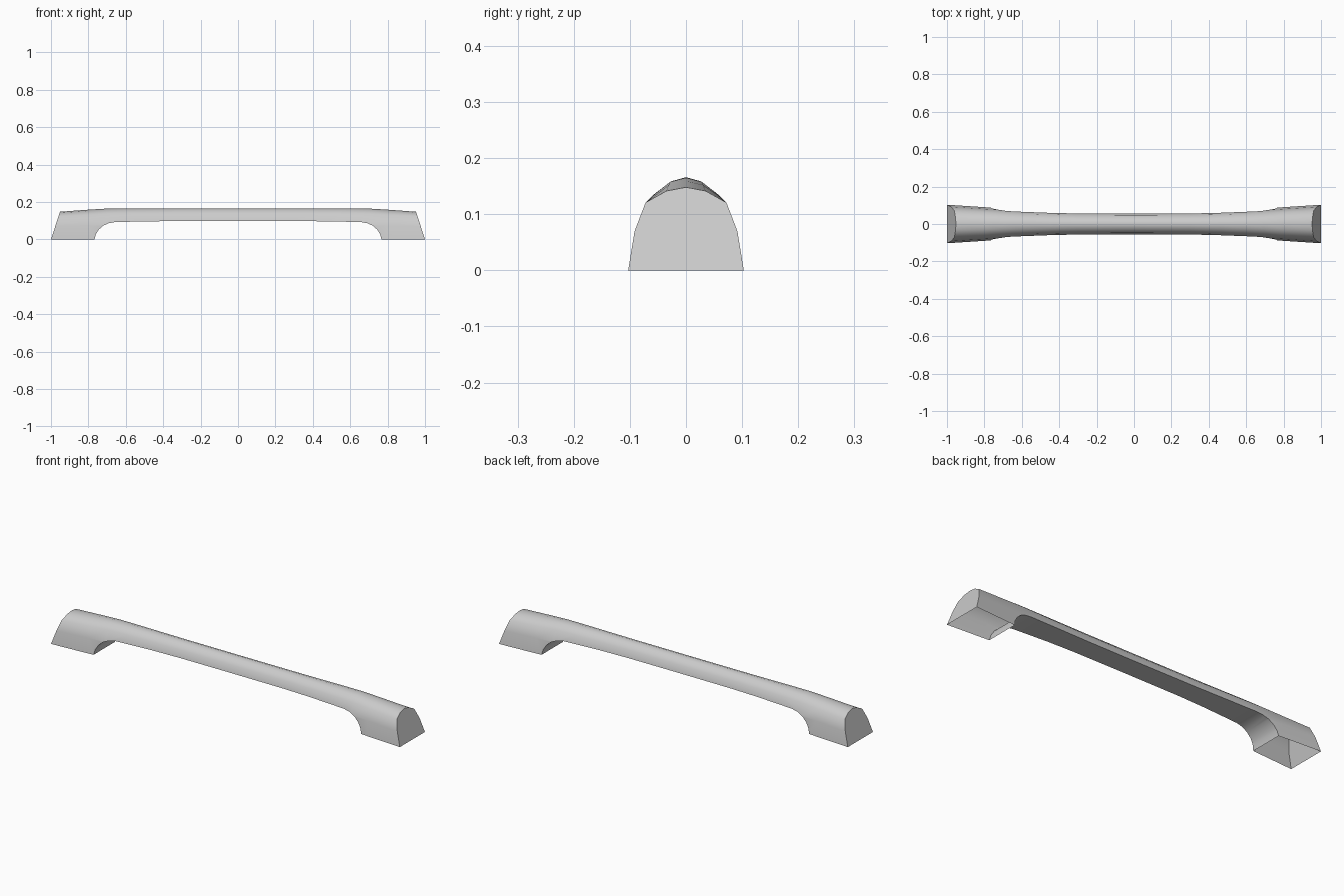
import bpy, bmesh, math

default = bpy.data.objects.get("Cube")
if default:
    bpy.data.objects.remove(default, do_unlink=True)

grey = bpy.data.materials.new("light grey")
grey.use_nodes = True
grey.diffuse_color = (0.6, 0.6, 0.6, 1)
grey.node_tree.nodes["Principled BSDF"].inputs["Base Color"].default_value = (0.6, 0.6, 0.6, 1)

# Half arch as fractions of half width and height
ARCH = [(1, 0), (0.89, 0.47), (0.70, 0.815), (0.34, 0.955), (0, 1)]
# Stations along half the handle: x, half width, height, end slant
STATIONS = [(0, 0.067, 0.166, 0), (0.3, 0.068, 0.166, 0), (0.45, 0.072, 0.166, 0),
            (0.6, 0.078, 0.166, 0), (0.7, 0.083, 0.165, 0), (0.8, 0.090, 0.159, 0),
            (1, 0.103, 0.148, 0.048)]
# Half outline of the finger opening
COVE = [(0.767, -0.05), (0.767, 0), (0.761, 0.026), (0.745, 0.052), (0.72, 0.074),
        (0.69, 0.087), (0.655, 0.093), (0.45, 0.097), (0.3, 0.098)]


def mirrored(points):
    return points + [(-p[0], *p[1:]) for p in reversed(points) if p[0] != 0]


def loft(name, rings):
    """Closed solid skinned over matching rings of points."""
    bm = bmesh.new()
    loops = [[bm.verts.new(p) for p in ring] for ring in rings]
    n = len(loops[0])
    for a, b in zip(loops, loops[1:]):
        for i in range(n):
            j = (i + 1) % n
            bm.faces.new((a[i], a[j], b[j], b[i]))
    bm.faces.new(loops[0])
    bm.faces.new(loops[-1])
    bmesh.ops.recalc_face_normals(bm, faces=bm.faces)
    mesh = bpy.data.meshes.new(name)
    bm.to_mesh(mesh)
    bm.free()
    obj = bpy.data.objects.new(name, mesh)
    bpy.context.collection.objects.link(obj)
    return obj


# Arched bar, flaring toward slanted ends
rings = []
for x, width, height, slant in sorted(mirrored(STATIONS)):
    rings.append([(x - math.copysign(slant * z, x), y * width, z * height)
                  for y, z in mirrored(ARCH)])
handle = loft("handle", rings)
handle.data.materials.append(grey)

# Finger opening cut from below
outline = mirrored(COVE)
cutter = loft("opening_cutter", [[(x, y, z) for x, z in outline] for y in (-0.2, 0.2)])
cutter.hide_render = True
cut = handle.modifiers.new("finger_opening", "BOOLEAN")
cut.operation = "DIFFERENCE"
cut.solver = "EXACT"
cut.object = cutter
bpy.context.view_layer.objects.active = handle
handle.select_set(True)
bpy.ops.object.modifier_apply(modifier=cut.name)
bpy.data.objects.remove(cutter, do_unlink=True)

# Feet are hollow: open their undersides
bm = bmesh.new()
bm.from_mesh(handle.data)
feet = [f for f in bm.faces if all(abs(v.co.z) < 0.001 for v in f.verts)]
bmesh.ops.delete(bm, geom=feet, context="FACES")
bm.to_mesh(handle.data)
bm.free()
bpy.ops.object.shade_smooth_by_angle(angle=math.radians(45))
